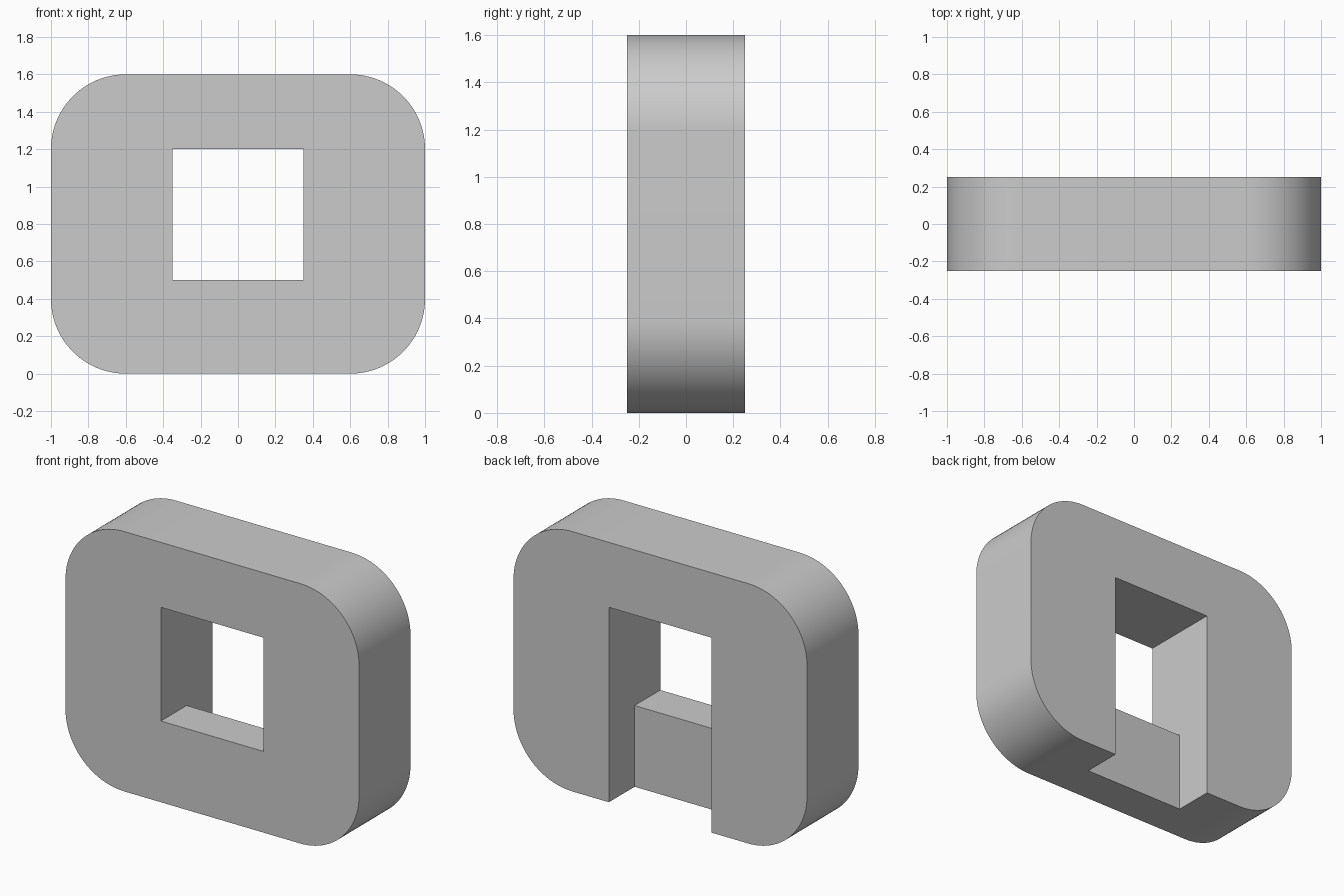
import bpy
import bmesh
from math import cos, sin, pi
from mathutils import Vector

default = bpy.data.objects.get("Cube")
if default:
    bpy.data.objects.remove(default, do_unlink=True)

# Single plain grey
GREY = (0.6, 0.6, 0.6, 1.0)
grey = bpy.data.materials.new("plain grey")
grey.use_nodes = True
grey.diffuse_color = GREY
grey.node_tree.nodes["Principled BSDF"].inputs["Base Color"].default_value = GREY


def prism(name, points, direction):
    """Extrude a closed profile along a direction."""
    bm = bmesh.new()
    face = bm.faces.new([bm.verts.new(p) for p in points])
    grown = bmesh.ops.extrude_face_region(bm, geom=[face], use_keep_orig=True)
    moved = [g for g in grown["geom"] if isinstance(g, bmesh.types.BMVert)]
    bmesh.ops.translate(bm, verts=moved, vec=Vector(direction))
    bmesh.ops.recalc_face_normals(bm, faces=bm.faces[:])
    mesh = bpy.data.meshes.new(name)
    bm.to_mesh(mesh)
    bm.free()
    mesh.materials.append(grey)
    obj = bpy.data.objects.new(name, mesh)
    bpy.context.collection.objects.link(obj)
    return obj


# Rounded slab
HALF_WIDTH, HEIGHT, HALF_DEPTH, RADIUS, STEPS = 1.0, 1.6, 0.25, 0.4, 24
outline = []
corners = [(1, 1), (-1, 1), (-1, -1), (1, -1)]
for quarter, (sx, sz) in enumerate(corners):
    cx = sx * (HALF_WIDTH - RADIUS)
    cz = HEIGHT / 2 + sz * (HEIGHT / 2 - RADIUS)
    for i in range(STEPS + 1):
        a = (quarter + i / STEPS) * pi / 2
        outline.append((cx + RADIUS * cos(a), -HALF_DEPTH, cz + RADIUS * sin(a)))
body = prism("rounded_block", outline, (0, 2 * HALF_DEPTH, 0))

# Window through the slab, joined to a slot open at the back and bottom
WINDOW = 0.35
side = [(-0.5, 0.5), (0, 0.5), (0, -0.2), (0.5, -0.2), (0.5, 1.2), (-0.5, 1.2)]
cutter = prism("window_cutter", [(-WINDOW, y, z) for y, z in side], (2 * WINDOW, 0, 0))
cutter.hide_render = True

cut = body.modifiers.new("window", "BOOLEAN")
cut.operation = "DIFFERENCE"
cut.solver = "EXACT"
cut.object = cutter

bpy.ops.object.select_all(action="DESELECT")
body.select_set(True)
bpy.context.view_layer.objects.active = body
bpy.ops.object.modifier_apply(modifier=cut.name)
bpy.data.objects.remove(cutter, do_unlink=True)

# Smooth round corners with crisp edges
bpy.ops.object.shade_smooth_by_angle(angle=pi / 6)
